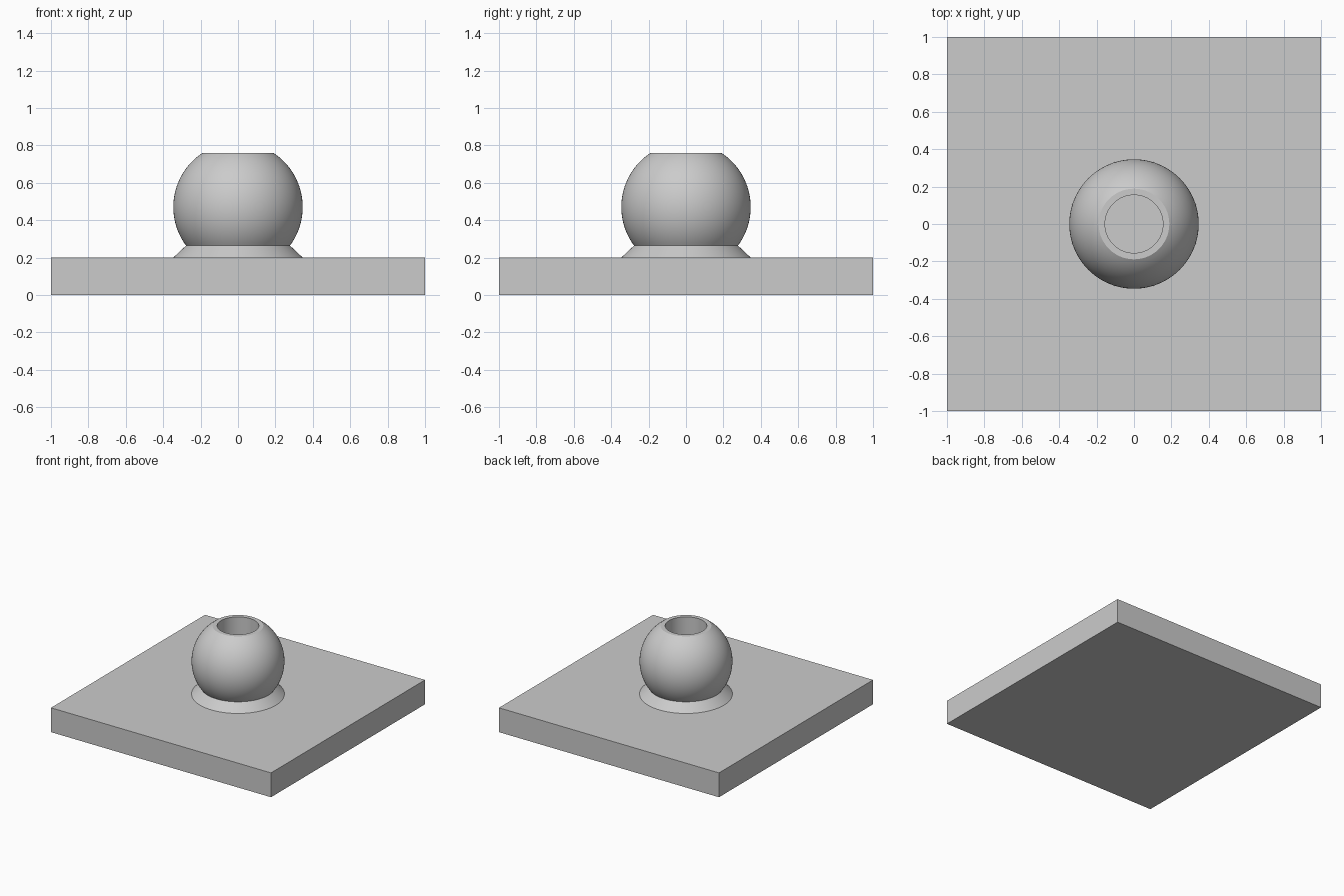
import bpy, bmesh
from math import asin, cos, sin, pi, radians, sqrt

cube = bpy.data.objects.get("Cube")
if cube:
    bpy.data.objects.remove(cube, do_unlink=True)

GREY = (0.6, 0.6, 0.6, 1)
mat = bpy.data.materials.new("plain grey")
mat.use_nodes = True
mat.diffuse_color = GREY
mat.node_tree.nodes["Principled BSDF"].inputs["Base Color"].default_value = GREY


def finish(name, bm):
    mesh = bpy.data.meshes.new(name)
    bm.to_mesh(mesh)
    bm.free()
    mesh.materials.append(mat)
    obj = bpy.data.objects.new(name, mesh)
    bpy.context.collection.objects.link(obj)
    return obj


def lathe(name, profile, steps=96):
    """Spin an (r, z) profile around the z axis and shade it smooth."""
    bm = bmesh.new()
    verts = [bm.verts.new((r, 0, z)) for r, z in profile]
    edges = [bm.edges.new(pair) for pair in zip(verts, verts[1:])]
    bmesh.ops.spin(bm, geom=verts + edges, cent=(0, 0, 0), axis=(0, 0, 1),
                   angle=2 * pi, steps=steps, use_duplicate=False)
    bmesh.ops.remove_doubles(bm, verts=bm.verts, dist=1e-5)
    bmesh.ops.recalc_face_normals(bm, faces=bm.faces)
    obj = finish(name, bm)
    bpy.ops.object.select_all(action="DESELECT")
    obj.select_set(True)
    bpy.context.view_layer.objects.active = obj
    bpy.ops.object.shade_smooth_by_angle(angle=radians(30))
    return obj


# Square base plate
PLATE_TOP = 0.2
bm = bmesh.new()
bmesh.ops.create_cube(bm, size=1)
bmesh.ops.scale(bm, vec=(2, 2, PLATE_TOP), verts=bm.verts)
bmesh.ops.translate(bm, vec=(0, 0, PLATE_TOP / 2), verts=bm.verts)
finish("base_plate", bm)

# Flared collar and truncated ball with a round bore, as one turned profile
RADIUS, CENTRE, NECK, RIM, BORE = 0.346, 0.47, 0.264, 0.76, 0.155
low, high = asin((NECK - CENTRE) / RADIUS), asin((RIM - CENTRE) / RADIUS)
count = 32
angles = [low + (high - low) * i / count for i in range(count + 1)]
ball = [(RADIUS * cos(a), CENTRE + RADIUS * sin(a)) for a in angles]
floor = PLATE_TOP + 0.001
lathe("bored_ball", [(RADIUS, PLATE_TOP)] + ball + [(BORE, RIM), (BORE, floor), (0, floor)])
